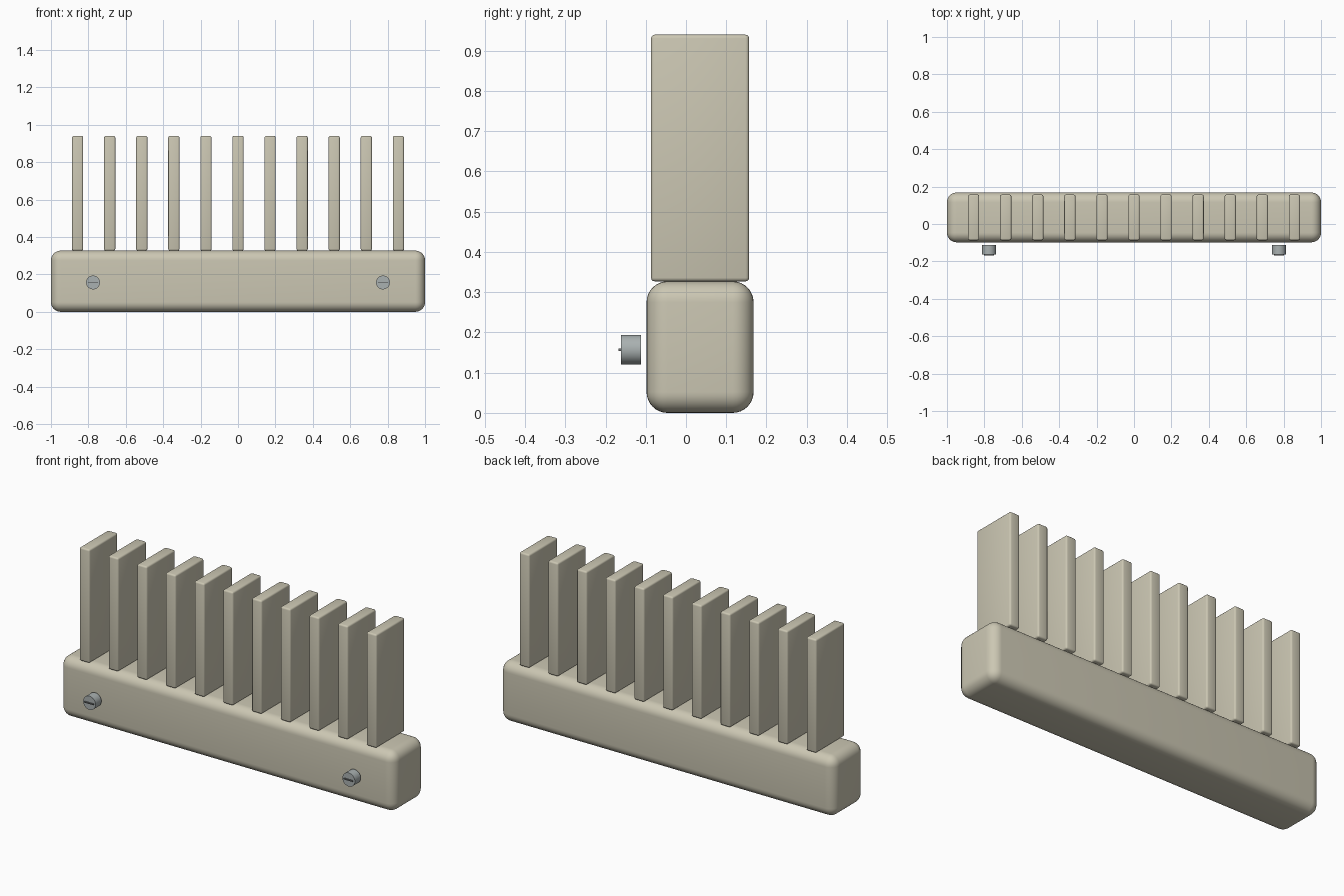
import bpy
import math

old = bpy.data.objects.get("Cube")
if old:
    bpy.data.objects.remove(old, do_unlink=True)


def make_material(name, rgb):
    mat = bpy.data.materials.new(name)
    mat.use_nodes = True
    color = (*rgb, 1.0)
    mat.diffuse_color = color
    mat.node_tree.nodes["Principled BSDF"].inputs["Base Color"].default_value = color
    return mat


beige = make_material("warm beige", (0.60, 0.57, 0.45))
steel = make_material("steel grey", (0.40, 0.44, 0.44))
dark = make_material("dark steel", (0.17, 0.18, 0.18))


def finish(obj, name, mat):
    obj.name = name
    obj.data.materials.append(mat)
    bpy.ops.object.shade_smooth_by_angle(angle=math.radians(35))
    return obj


def box(name, low, high, mat, bevel=0.0, segments=4):
    """Box between two corners, with optional rounded edges."""
    center = [(a + b) / 2 for a, b in zip(low, high)]
    bpy.ops.mesh.primitive_cube_add(size=1, location=center)
    obj = bpy.context.object
    obj.scale = [b - a for a, b in zip(low, high)]
    bpy.ops.object.transform_apply(location=False, rotation=False, scale=True)
    if bevel:
        mod = obj.modifiers.new("rounded edges", "BEVEL")
        mod.width = bevel
        mod.segments = segments
        bpy.ops.object.modifier_apply(modifier=mod.name)
    return finish(obj, name, mat)


# Rounded base bar
box("base_bar", (-1, -0.098, 0), (1, 0.168, 0.327), beige, 0.052, 8)

# Row of upright fins
count, spacing, half = 11, 0.1715, 0.03
for i in range(count):
    x = (i - (count - 1) / 2) * spacing
    box(f"fin_{i + 1}", (x - half, -0.087, 0.327), (x + half, 0.157, 0.94),
        beige, 0.009, 3)

# Screws standing just off the front, each with a thin slot blade
screw_z = 0.157
for side, x in (("right", -0.775), ("left", 0.775)):
    bpy.ops.mesh.primitive_cylinder_add(
        vertices=32, radius=0.037, depth=0.05,
        location=(x, -0.137, screw_z), rotation=(math.pi / 2, 0, 0))
    finish(bpy.context.object, f"{side}_screw", steel)
    box(f"{side}_screw_slot", (x - 0.027, -0.168, screw_z - 0.003),
        (x + 0.027, -0.160, screw_z + 0.003), dark)
